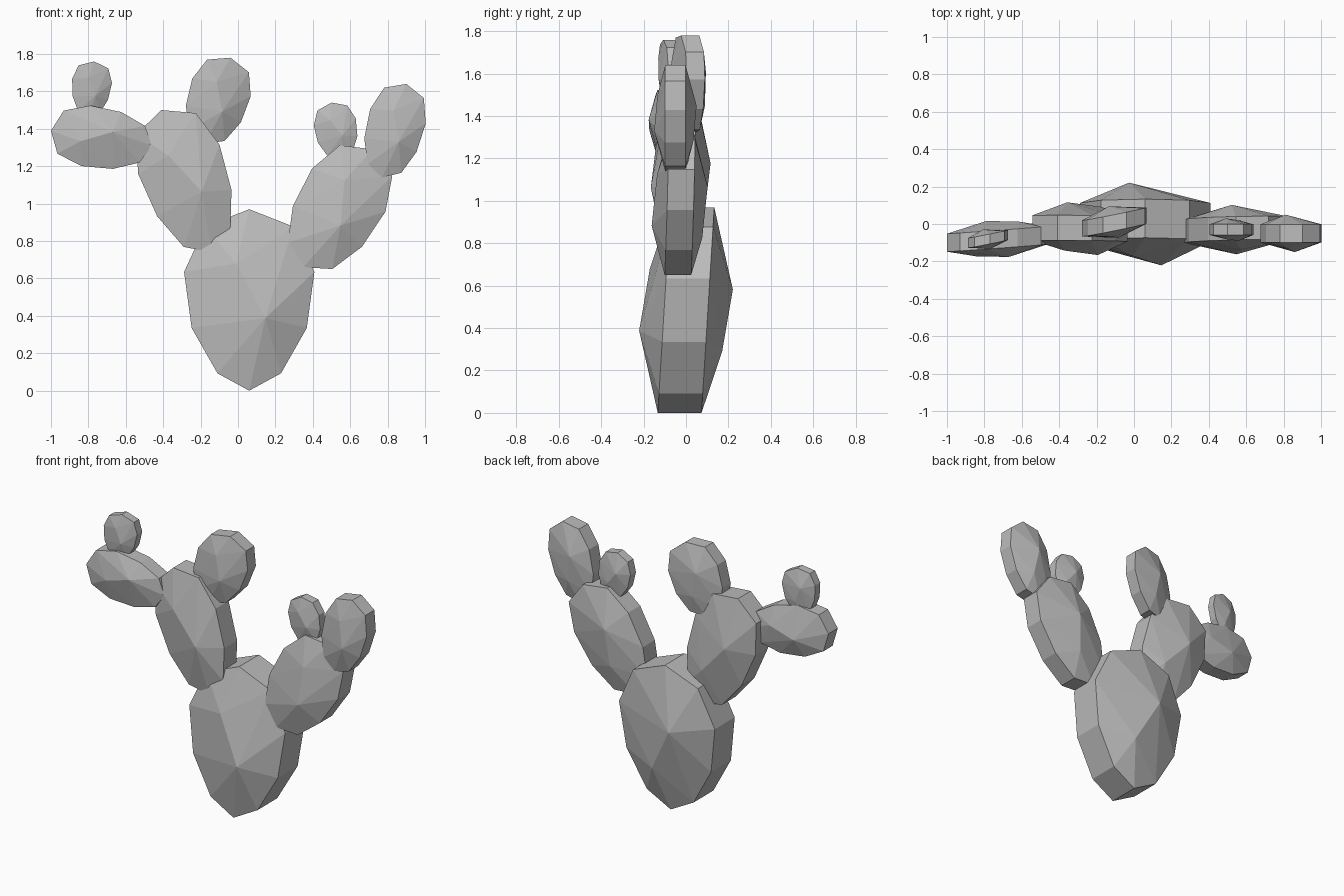
import bpy, bmesh
from math import sin, cos, pi
from mathutils import Vector

cube = bpy.data.objects.get("Cube")
if cube:
    bpy.data.objects.remove(cube, do_unlink=True)

grey = bpy.data.materials.new("plain_grey")
grey.use_nodes = True
colour = (0.5, 0.5, 0.5, 1)
grey.diffuse_color = colour
grey.node_tree.nodes["Principled BSDF"].inputs["Base Color"].default_value = colour

SIDES = 10  # corners of each pad outline
RIM = 0.48  # rim thickness as a share of the pad depth


def pad(name, base, tip, width, depth, taper=0.1, power=0.8, turn=0):
    """Faceted egg-shaped pad from base to tip; width and depth are half sizes."""
    base, tip = Vector(base), Vector(tip)
    centre, along = (base + tip) / 2, (tip - base) / 2
    across = Vector((along.z, 0, -along.x)).normalized() * width
    across.y = turn * width
    thick = Vector((0, depth, 0))
    bm = bmesh.new()

    def point(u, v, w):
        bm.verts.new(centre + along * u + across * v + thick * w)

    # Flat rim band following the outline
    for i in range(SIDES):
        angle = 2 * pi * i / SIDES
        u, s = -cos(angle), sin(angle)
        v = abs(s) ** power * (1 + taper * u)
        for side in (-1, 1):
            point(u, v if s > 0 else -v, side * RIM)

    # Two off-centre peaks on the front and on the back
    for side in (-1, 1):
        point(side * 0.2, -side * 0.25, side)
        point(-side * 0.4, side * 0.2, side * 0.85)

    bmesh.ops.convex_hull(bm, input=bm.verts)
    spare = [v for v in bm.verts if not v.link_faces]
    bmesh.ops.delete(bm, geom=spare, context='VERTS')
    bmesh.ops.recalc_face_normals(bm, faces=bm.faces)
    mesh = bpy.data.meshes.new(name)
    bm.to_mesh(mesh)
    bm.free()
    mesh.materials.append(grey)
    bpy.context.collection.objects.link(bpy.data.objects.new(name, mesh))


# Trunk
pad("trunk_pad", base=(0.06, -0.03, 0), tip=(0.06, 0.03, 0.97),
    width=0.345, depth=0.215, taper=0.2, power=1)

# Left arm, with an upper pad and a bud on its end
pad("left_arm_pad", base=(0.35, -0.04, 0.66), tip=(0.72, -0.02, 1.29), width=0.23, depth=0.13)
pad("left_upper_pad", base=(0.77, -0.05, 1.14), tip=(0.9, -0.05, 1.64), width=0.155, depth=0.1)
pad("left_bud", base=(0.55, -0.03, 1.24), tip=(0.5, -0.03, 1.54), width=0.115, depth=0.06)

# Right arm, with an upper pad, a side pad and a bud on the side pad
pad("right_arm_pad", base=(-0.14, -0.03, 0.74), tip=(-0.41, -0.02, 1.5),
    width=0.23, depth=0.14, taper=0.15)
pad("right_upper_pad", base=(-0.18, 0, 1.32), tip=(-0.04, 0.02, 1.78),
    width=0.165, depth=0.09, turn=0.2)
pad("right_side_pad", base=(-0.46, -0.06, 1.31), tip=(-1, -0.1, 1.39), width=0.165, depth=0.1)
pad("right_bud", base=(-0.8, -0.08, 1.46), tip=(-0.77, -0.08, 1.76),
    width=0.105, depth=0.055, taper=0.2, turn=0.2)
